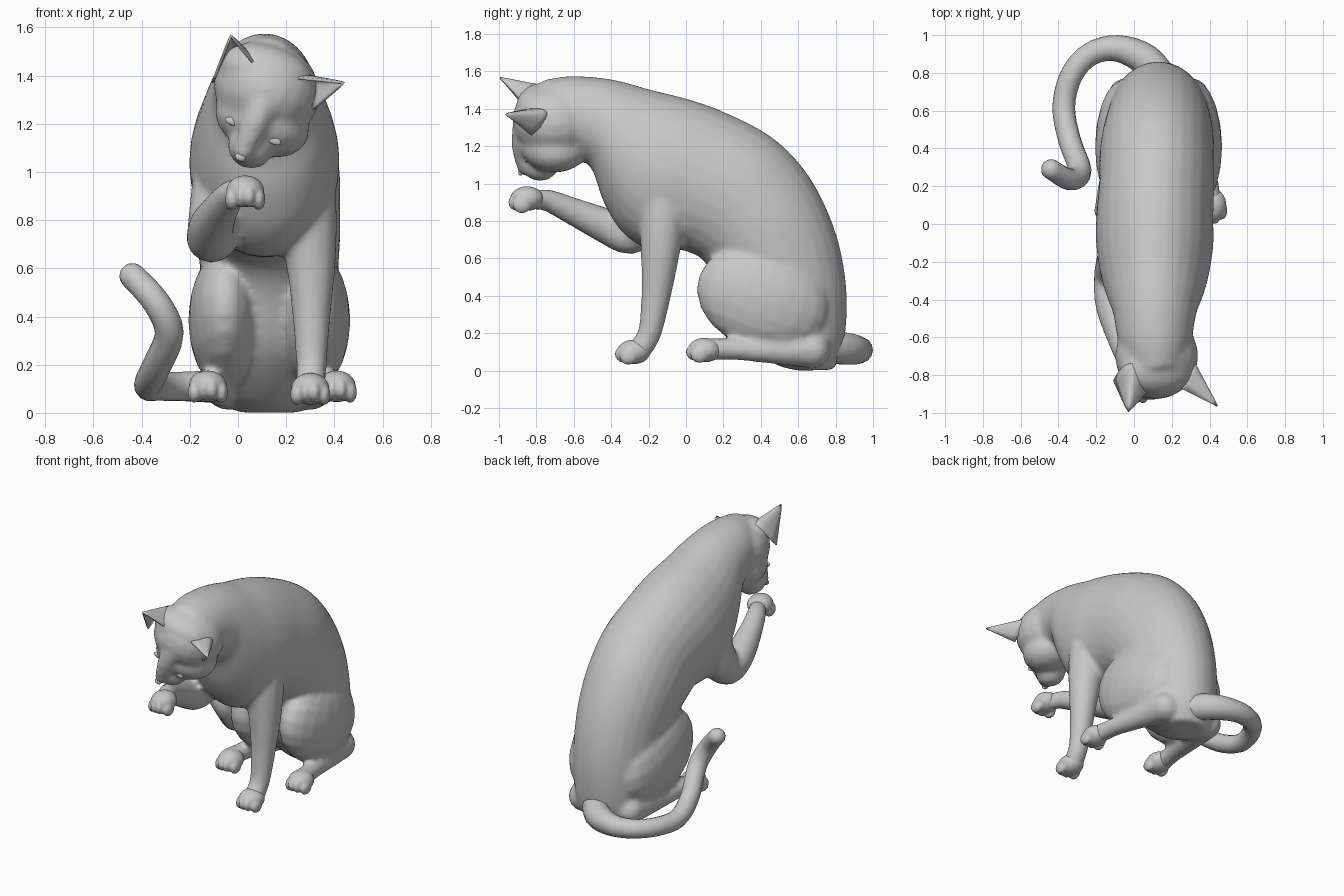
import bpy, bmesh, math
from mathutils import Vector, Matrix

if "Cube" in bpy.data.objects:
    bpy.data.objects.remove(bpy.data.objects["Cube"])

fur = bpy.data.materials.new("grey_fur")
fur.diffuse_color = (0.58, 0.58, 0.58, 1)
fur.use_nodes = True
fur.node_tree.nodes["Principled BSDF"].inputs["Base Color"].default_value = fur.diffuse_color


def spline(rows, steps=4):
    """Catmull-Rom interpolation of rows of numbers."""
    r = [rows[0]] + list(rows) + [rows[-1]]
    out = []
    for i in range(1, len(r) - 2):
        for s in range(steps):
            t = s / steps
            out.append([0.5 * (2 * b + (c - a) * t + (2 * a - 5 * b + 4 * c - d) * t * t
                               + (3 * b - a - 3 * c + d) * t ** 3)
                        for a, b, c, d in zip(*r[i - 1:i + 3])])
    return out + [list(rows[-1])]


def skin(bm, rings):
    """Join rings of points into a closed skin."""
    vs = [[bm.verts.new(p) for p in ring] for ring in rings]
    n = len(vs[0])
    for a, b in zip(vs, vs[1:]):
        for i in range(n):
            j = (i + 1) % n
            bm.faces.new((a[i], a[j], b[j], b[i]))
    bm.faces.new(vs[0][::-1])
    bm.faces.new(vs[-1])


def oval(c, u, v, n):
    return [c + u * math.cos(2 * math.pi * i / n) + v * math.sin(2 * math.pi * i / n)
            for i in range(n)]


def tube(bm, rows, n=14):
    """Limb through rows of (x, y, z, radius), with rounded ends."""
    pts = spline(rows)
    cs = [Vector(p[:3]) for p in pts]
    normal, rings = Vector((1, 0.1, 0.05)), []
    for i, p in enumerate(pts):
        t = (cs[min(i + 1, len(cs) - 1)] - cs[max(i - 1, 0)]).normalized()
        normal = (normal - t * normal.dot(t)).normalized()
        side = t.cross(normal)
        end = -1 if i == 0 else 1 if i == len(pts) - 1 else 0
        layers = [(0, 1)]
        if end:
            layers += [(0.4, 0.9), (0.75, 0.6), (0.9, 0.2)]
            layers = layers[::-1] if end < 0 else layers
        for off, k in layers:
            rings.append(oval(cs[i] + t * end * off * p[3], normal * p[3] * k, side * p[3] * k, n))
    skin(bm, rings)


def ball(bm, c, r, roll=0, pitch=0, seg=20):
    m = (Matrix.Translation(c) @ Matrix.Rotation(roll, 4, 'Y') @ Matrix.Rotation(pitch, 4, 'X')
         @ Matrix.Diagonal((*r, 1)))
    bmesh.ops.create_uvsphere(bm, u_segments=seg, v_segments=seg // 2, radius=1, matrix=m)


def finish(name, bm, angle=60):
    bmesh.ops.recalc_face_normals(bm, faces=bm.faces)
    me = bpy.data.meshes.new(name)
    bm.to_mesh(me)
    bm.free()
    me.materials.append(fur)
    ob = bpy.data.objects.new(name, me)
    bpy.context.collection.objects.link(ob)
    bpy.ops.object.select_all(action='DESELECT')
    ob.select_set(True)
    bpy.context.view_layer.objects.active = ob
    bpy.ops.object.shade_smooth_by_angle(angle=math.radians(angle))
    return ob


def blend(ob, voxel, rounds):
    """Fuse overlapping masses into one softened skin."""
    rem = ob.modifiers.new("blend", 'REMESH')
    rem.mode, rem.voxel_size, rem.use_smooth_shade = 'VOXEL', voxel, True
    smo = ob.modifiers.new("soften", 'SMOOTH')
    smo.factor, smo.iterations = 0.5, rounds


bm = bmesh.new()

# Torso and neck: back y, z, belly y, z, centre x, half width
torso = [
    (0.79, 0.005, 0.60, 0.0, 0.13, 0.13), (0.845, 0.15, 0.45, 0.05, 0.13, 0.21),
    (0.86, 0.40, 0.25, 0.25, 0.13, 0.265), (0.825, 0.65, 0.15, 0.50, 0.13, 0.285),
    (0.745, 0.88, 0.08, 0.60, 0.125, 0.30), (0.625, 1.085, 0.02, 0.63, 0.12, 0.305),
    (0.45, 1.255, -0.03, 0.645, 0.12, 0.305), (0.20, 1.385, -0.12, 0.645, 0.11, 0.31),
    (0.0, 1.455, -0.23, 0.66, 0.11, 0.31), (-0.20, 1.505, -0.35, 0.75, 0.11, 0.285),
    (-0.32, 1.54, -0.44, 0.90, 0.11, 0.255), (-0.45, 1.565, -0.50, 1.07, 0.11, 0.22),
    (-0.62, 1.575, -0.57, 1.13, 0.11, 0.20), (-0.76, 1.555, -0.66, 1.12, 0.115, 0.175)]
skin(bm, [oval(Vector((x, (a + c) / 2, (b + d) / 2)), Vector((w, 0, 0)),
               Vector((0, (a - c) / 2, (b - d) / 2)), 28)
          for a, b, c, d, x, w in spline(torso)])

# Head: skull, crown between the ears, cheeks, muzzle and bridge of the nose
ball(bm, (0.12, -0.70, 1.34), (0.225, 0.23, 0.20), 0.4)
ball(bm, (0.12, -0.77, 1.41), (0.20, 0.14, 0.12), 0.3)
ball(bm, (0.10, -0.70, 1.21), (0.205, 0.19, 0.14), 0.4)
ball(bm, (0.05, -0.78, 1.10), (0.095, 0.10, 0.085), 0.4)
tube(bm, [(0.13, -0.85, 1.34, 0.075), (0.07, -0.875, 1.2, 0.058), (0.02, -0.86, 1.08, 0.042)])

# Standing foreleg
tube(bm, [(0.25, -0.10, 1.15, 0.14), (0.285, -0.125, 0.82, 0.127), (0.303, -0.14, 0.6, 0.102),
          (0.305, -0.16, 0.4, 0.08), (0.305, -0.195, 0.2, 0.064), (0.30, -0.25, 0.11, 0.064)])
# Raised foreleg
tube(bm, [(-0.04, -0.14, 1.05, 0.14), (-0.08, -0.22, 0.82, 0.127), (-0.11, -0.30, 0.725, 0.105),
          (-0.11, -0.43, 0.775, 0.095), (-0.07, -0.60, 0.85, 0.075),
          (-0.02, -0.74, 0.91, 0.06), (0.03, -0.82, 0.91, 0.05)])

# Haunches and hind feet, mirrored about the centre of the body
for s in (-1, 1):
    ball(bm, (0.13 + s * 0.185, 0.41, 0.385), (0.152, 0.365, 0.275), 0, -0.35)
    tube(bm, [(0.13 + s * 0.17, 0.68, 0.11, 0.10), (0.13 + s * 0.22, 0.45, 0.105, 0.068),
              (0.13 + s * 0.255, 0.25, 0.115, 0.058), (0.13 + s * 0.275, 0.1, 0.115, 0.062)])

body = finish("body", bm)
blend(body, 0.016, 7)

# Tail sweeping around the left side and curling up
bm = bmesh.new()
tube(bm, [(0.16, 0.74, 0.13, 0.09), (0.06, 0.87, 0.115, 0.085), (-0.09, 0.93, 0.11, 0.07),
          (-0.23, 0.90, 0.11, 0.062), (-0.33, 0.79, 0.11, 0.06), (-0.372, 0.62, 0.115, 0.06),
          (-0.34, 0.44, 0.19, 0.06), (-0.285, 0.28, 0.33, 0.06), (-0.34, 0.235, 0.46, 0.057),
          (-0.44, 0.29, 0.57, 0.054)])
finish("tail", bm)

# Paws: a pad and four toes fanned across the front
for name, c, tip in (("standing_fore_paw", (0.30, -0.28, 0.10), 0.0),
                     ("raised_fore_paw", (0.03, -0.85, 0.92), -0.25),
                     ("left_hind_paw", (-0.125, 0.10, 0.11), 0.0),
                     ("right_hind_paw", (0.41, 0.10, 0.11), 0.0)):
    bm = bmesh.new()
    ball(bm, c, (0.08, 0.09, 0.066))
    for i in (-1.5, -0.5, 0.5, 1.5):
        ball(bm, (c[0] + i * 0.037, c[1] - 0.055 + 0.012 * i * i,
                  c[2] - 0.01 + tip * 0.04 - 0.006 * i * i), (0.029, 0.05, 0.046), 0, tip, 12)
    blend(finish(name, bm), 0.008, 2)


# Cupped ears: a curved base running up to a tip
def ear(name, inner, back, outer, tip):
    inner, back, outer, tip = map(Vector, (inner, back, outer, tip))
    mid = back * 2 - (inner + outer) / 2
    bm = bmesh.new()
    rows = []
    for k in range(6):
        f = k / 6
        rows.append([bm.verts.new((inner * (1 - t) ** 2 + mid * 2 * t * (1 - t) + outer * t * t)
                                  .lerp(tip, f)) for t in [j / 10 for j in range(11)]])
    top = bm.verts.new(tip)
    for a, b in zip(rows, rows[1:]):
        for j in range(10):
            bm.faces.new((a[j], a[j + 1], b[j + 1], b[j]))
    for j in range(10):
        bm.faces.new((rows[-1][j], rows[-1][j + 1], top))
    ob = finish(name, bm)
    sol = ob.modifiers.new("thickness", 'SOLIDIFY')
    sol.thickness, sol.offset = 0.012, 0


ear("left_ear", (0.09, -0.86, 1.42), (-0.01, -0.74, 1.515), (-0.105, -0.83, 1.37), (-0.03, -0.995, 1.565))
ear("right_ear", (0.25, -0.87, 1.39), (0.31, -0.73, 1.38), (0.31, -0.83, 1.26), (0.44, -0.965, 1.37))

# Eyes and nose set on the surface of the face
bpy.context.view_layer.update()
face = body.evaluated_get(bpy.context.evaluated_depsgraph_get())
for name, x, z, r in (("left_eye", -0.025, 1.21, (0.032, 0.008, 0.016)),
                      ("right_eye", 0.15, 1.13, (0.032, 0.008, 0.016)),
                      ("nose", 0.01, 1.06, (0.024, 0.012, 0.016))):
    hit, loc, _, _ = face.ray_cast(Vector((x, -2, z)), Vector((0, 1, 0)))
    bm = bmesh.new()
    ball(bm, (x, loc.y if hit else -0.85, z), r, 0.4, 0, 12)
    finish(name, bm)
